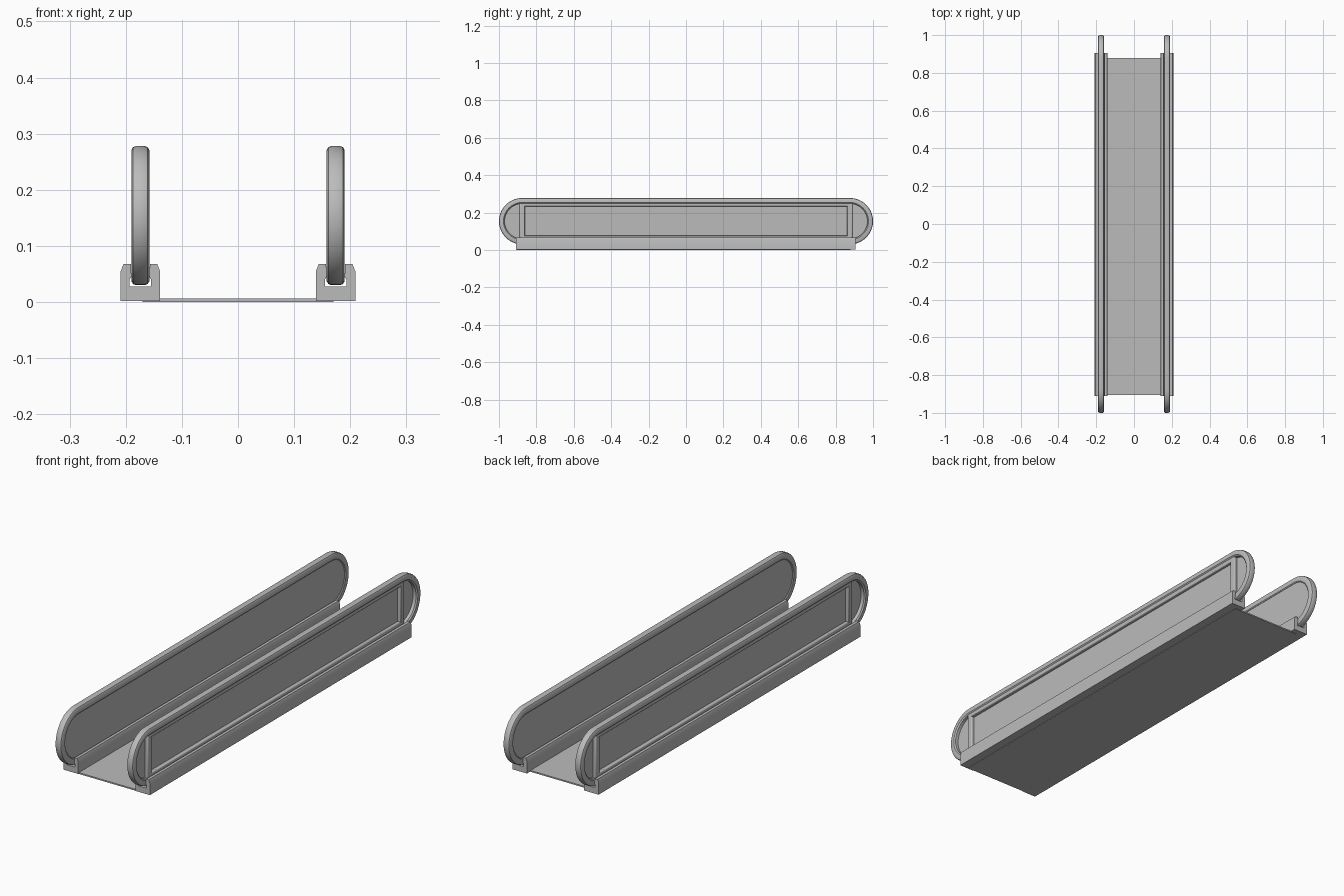
import bpy, bmesh, math

cube = bpy.data.objects.get("Cube")
if cube:
    bpy.data.objects.remove(cube)

grey = bpy.data.materials.new("satin_grey")
grey.use_nodes = True
colour = (0.5, 0.5, 0.5, 1)
grey.diffuse_color = colour
grey.node_tree.nodes["Principled BSDF"].inputs["Base Color"].default_value = colour

PANEL_Z, PANEL_R, END_Y = 0.154, 0.124, 0.876
INNER, OUTER = 0.158, 0.190


def finish(name, bm, bevel=0):
    bmesh.ops.recalc_face_normals(bm, faces=bm.faces)
    mesh = bpy.data.meshes.new(name)
    bm.to_mesh(mesh)
    bm.free()
    mesh.materials.append(grey)
    ob = bpy.data.objects.new(name, mesh)
    bpy.context.collection.objects.link(ob)
    if bevel:
        mod = ob.modifiers.new("soft_edges", "BEVEL")
        mod.width, mod.segments = bevel, 2
    bpy.ops.object.select_all(action="DESELECT")
    ob.select_set(True)
    bpy.context.view_layer.objects.active = ob
    bpy.ops.object.shade_smooth_by_angle(angle=math.radians(35))
    return ob


def box(name, x, y, z, bevel=0):
    bm = bmesh.new()
    bmesh.ops.create_cube(bm, size=1)
    for v in bm.verts:
        for i, (a, b) in enumerate((x, y, z)):
            v.co[i] = a + (v.co[i] + 0.5) * (b - a)
    return finish(name, bm, bevel)


def stadium(radius, steps=20):
    """Outline in (y, z) with round ends."""
    pts = []
    for sign in (1, -1):
        for i in range(steps + 1):
            a = math.pi * (i / steps - 0.5)
            pts.append((sign * (END_Y + radius * math.cos(a)),
                        PANEL_Z + sign * radius * math.sin(a)))
    return pts


def ring(name, profile, side):
    """Sweep a closed profile of (inset, x) around the stadium."""
    bm = bmesh.new()
    loops = [[bm.verts.new((side * x, y, z)) for y, z in stadium(PANEL_R - d)]
             for d, x in profile]
    for a, b in zip(loops, loops[1:] + loops[:1]):
        for i in range(len(a)):
            j = (i + 1) % len(a)
            bm.faces.new((a[i], a[j], b[j], b[i]))
    return finish(name, bm)


def prism(name, outline, start, end, place):
    """Extrude a 2D outline between two depths."""
    bm = bmesh.new()
    caps = [[bm.verts.new(place(p, q, d)) for p, q in outline] for d in (start, end)]
    for cap in caps:
        bm.faces.new(cap)
    n = len(outline)
    for i in range(n):
        j = (i + 1) % n
        bm.faces.new((caps[0][i], caps[0][j], caps[1][j], caps[1][i]))
    return finish(name, bm)


# Floor sheet between the rails
box("floor_sheet", (-0.17, 0.17), (-0.905, 0.88), (0, 0.006))

# Rounded rim section, and grooved rail section
rim = [(0.007, INNER), (0.002, INNER + 0.003), (0, INNER + 0.008),
       (0, OUTER - 0.008), (0.002, OUTER - 0.003), (0.007, OUTER),
       (0.024, OUTER), (0.030, OUTER - 0.005), (0.030, INNER + 0.003),
       (0.026, INNER)]
half = [(0.035, 0.002), (0.035, 0.055), (0.030, 0.068), (0.017, 0.068),
        (0.016, 0.045), (0.019, 0.040), (0.019, 0.028)]
centre = (INNER + OUTER) / 2
rail = half + [(-x, z) for x, z in reversed(half)]

for side, label in ((1, "left"), (-1, "right")):
    def span(a, b):
        return tuple(sorted((side * a, side * b)))

    # Grooved rail and the round-ended wall standing in it
    prism(label + "_rail", rail, -0.91, 0.905,
          lambda x, z, d: (side * (centre + x), d, z))
    ring(label + "_wall_rim", rim, side)
    prism(label + "_wall_web", stadium(PANEL_R - 0.027), INNER + 0.004, INNER + 0.013,
          lambda y, z, d: (side * d, y, z))

    # Outer window trim
    for end, where in ((-1, "front"), (1, "back")):
        ys = tuple(sorted((end * 0.862, end * 0.890)))
        box(f"{label}_{where}_post", span(INNER + 0.010, OUTER - 0.004), ys,
            (0.055, 0.253), 0.004)
    for where, zs in (("upper", (0.232, 0.254)), ("lower", (0.054, 0.078))):
        box(f"{label}_{where}_trim", span(INNER + 0.010, OUTER - 0.004),
            (-0.875, 0.875), zs, 0.004)
